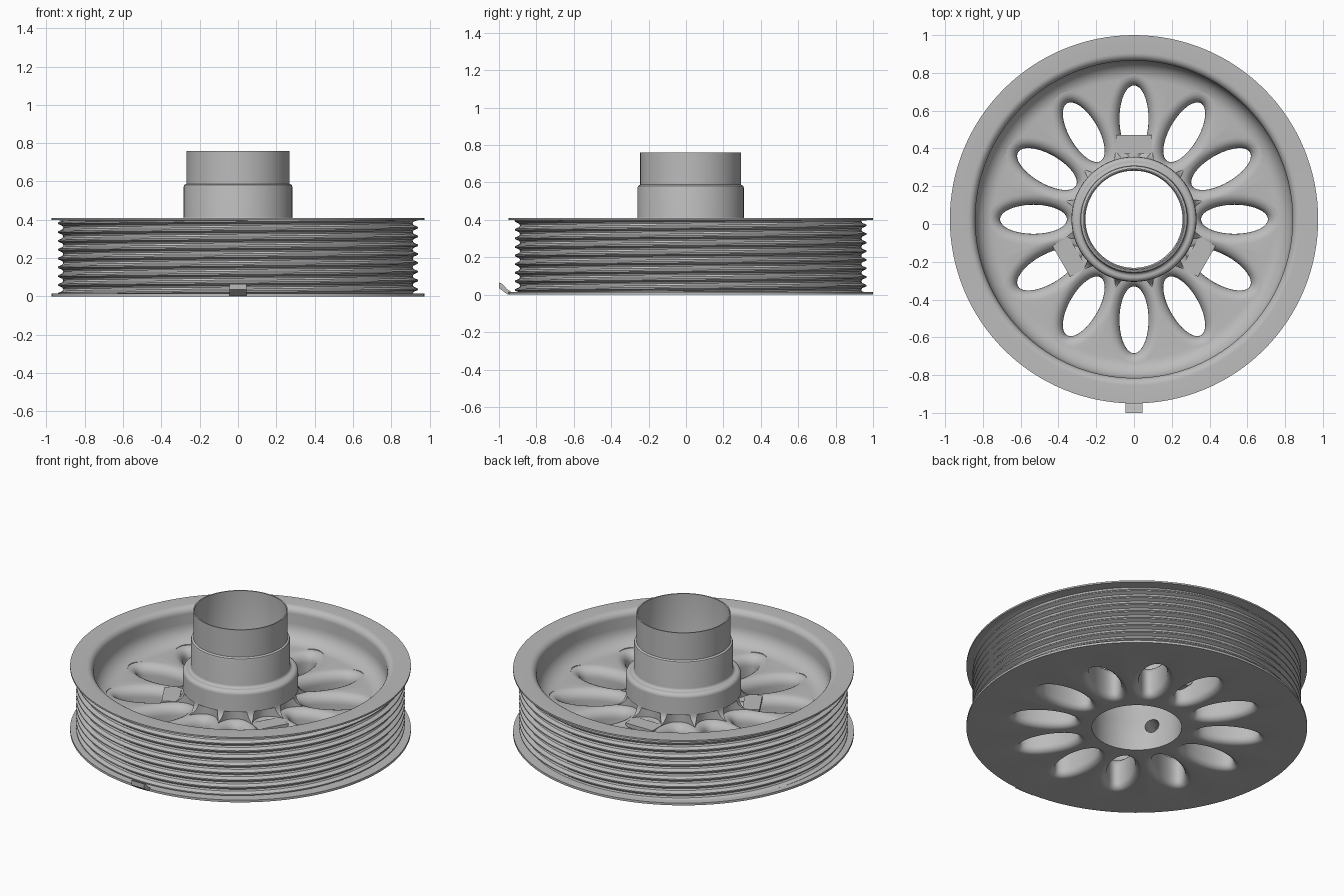
import bpy
import bmesh
from math import sin, cos, pi, tau, radians
from mathutils import Matrix, Vector

cube = bpy.data.objects.get("Cube")
if cube:
    bpy.data.objects.remove(cube, do_unlink=True)

AXIS_Y = 0.025
SEG = 128
TOP = 0.41
FLOOR = 0.21

metal = bpy.data.materials.new("grey metal")
metal.use_nodes = True
GREY = (0.5, 0.5, 0.5, 1)
metal.diffuse_color = GREY
metal.node_tree.nodes["Principled BSDF"].inputs["Base Color"].default_value = GREY


def make_object(name, bm, y=AXIS_Y):
    bmesh.ops.remove_doubles(bm, verts=bm.verts, dist=1e-5)
    bmesh.ops.recalc_face_normals(bm, faces=bm.faces)
    mesh = bpy.data.meshes.new(name)
    bm.to_mesh(mesh)
    bm.free()
    mesh.materials.append(metal)
    obj = bpy.data.objects.new(name, mesh)
    obj.location.y = y
    bpy.context.collection.objects.link(obj)
    return obj


def smooth(obj, angle=35):
    bpy.ops.object.select_all(action="DESELECT")
    obj.select_set(True)
    bpy.context.view_layer.objects.active = obj
    bpy.ops.object.shade_smooth_by_angle(angle=radians(angle))


def bridge(bm, ring_a, ring_b):
    n = len(ring_a)
    for i in range(n):
        j = (i + 1) % n
        bm.faces.new((ring_a[i], ring_a[j], ring_b[j], ring_b[i]))


def revolve(name, profile):
    """Closed (radius, height) profile turned about the vertical axis."""
    bm = bmesh.new()
    rings = [[bm.verts.new((r * cos(tau * i / SEG), r * sin(tau * i / SEG), z))
              for i in range(SEG)] for r, z in profile]
    for k, ring in enumerate(rings):
        bridge(bm, ring, rings[(k + 1) % len(rings)])
    return make_object(name, bm)


def arc(cr, cz, radius, start, end, steps=7):
    """Fillet points between two angles in degrees."""
    angles = [radians(start + (end - start) * i / steps) for i in range(steps + 1)]
    return [(cr + radius * cos(a), cz + radius * sin(a)) for a in angles]


def cut(target, cutter):
    mod = target.modifiers.new("cut", "BOOLEAN")
    mod.operation = "DIFFERENCE"
    mod.solver = "EXACT"
    mod.object = cutter
    cutter.hide_render = True
    bpy.context.view_layer.objects.active = target
    bpy.ops.object.modifier_apply(modifier=mod.name)
    bpy.data.objects.remove(cutter, do_unlink=True)


# Wheel: flanges, dish, collar and stepped hub in one turned profile
profile = [(0.257, 0), (0.975, 0), (0.975, 0.014), (0.905, 0.016),
           (0.905, 0.396), (0.975, 0.4), (0.975, TOP)]
profile += arc(0.88, TOP - 0.04, 0.04, 90, 180)
profile += arc(0.74, FLOOR + 0.1, 0.1, 0, -90)
profile += arc(0.40, FLOOR + 0.07, 0.07, 270, 180)
profile += arc(0.305, 0.375, 0.025, 0, 90)
profile += arc(0.3, 0.416, 0.016, 270, 180, 3)
profile += [(0.284, 0.572), (0.281, 0.582), (0.27, 0.588), (0.27, 0.76),
            (0.263, 0.76), (0.263, 0.2), (0.257, 0.19)]
wheel = revolve("wheel_body", profile)


def petal_cutter(angle):
    """Oval opening that flares out toward both faces of the web."""
    bm = bmesh.new()
    low, high, steps = 0.04, 0.06, 6
    levels = [(low, -0.02)]
    levels += [(low * (1 - sin(t)), low * (1 - cos(t)))
               for t in (pi / 2 * i / steps for i in range(steps + 1))]
    levels += [(high * (1 - cos(t)), FLOOR - high * (1 - sin(t)))
               for t in (pi / 2 * i / steps for i in range(steps + 1))]
    levels += [(high, FLOOR + 0.06)]
    rings = [[bm.verts.new((0.532 + (0.177 + d) * cos(tau * i / 48),
                            (0.077 + d) * sin(tau * i / 48), z))
              for i in range(48)] for d, z in levels]
    for a, b in zip(rings, rings[1:]):
        bridge(bm, a, b)
    bm.faces.new(rings[0])
    bm.faces.new(rings[-1])
    bm.transform(Matrix.Rotation(angle, 4, "Z"))
    return make_object("petal_cutter", bm)


def radial_cylinder(name, angle, radius, near, far, z):
    bm = bmesh.new()
    bmesh.ops.create_cone(bm, cap_ends=True, segments=32, radius1=radius,
                          radius2=radius, depth=far - near)
    bm.transform(Matrix.Rotation(angle, 4, "Z")
                 @ Matrix.Translation(((near + far) / 2, 0, z))
                 @ Matrix.Rotation(pi / 2, 4, "Y"))
    return make_object(name, bm)


for k in range(12):
    cut(wheel, petal_cutter(tau * k / 12))

# Three fixing bosses with radial screw holes and flat covers
for k in range(3):
    angle = pi / 2 + tau * k / 3
    cut(wheel, radial_cylinder("drill", angle, 0.042, 0.2, 0.42, 0.15))
    boss = radial_cylinder(f"screw_boss_{k + 1}", angle, 0.058, 0.3, 0.43, 0.15)
    cut(boss, radial_cylinder("drill", angle, 0.042, 0.2, 0.415, 0.15))
    smooth(boss)
    bm = bmesh.new()
    bmesh.ops.create_cube(bm, size=1)
    bm.transform(Matrix.Rotation(angle, 4, "Z")
                 @ Matrix.Translation((0.395, 0, 0.2))
                 @ Matrix.Diagonal(Vector((0.1, 0.19, 0.024, 1))))
    make_object(f"boss_cover_{k + 1}", bm)
smooth(wheel)

# Helical cable groove around the drum
PITCH, LOW, HIGH = 0.046, 0.014, 0.398
SHAPE = [(0.0, 0.912), (0.2, 0.917), (0.42, 0.94), (0.58, 0.94), (0.8, 0.917)]
TURNS = 10
bm = bmesh.new()
columns = []
for i in range(SEG + 1):
    a = tau * i / SEG
    column = []
    for turn in range(-1, TURNS):
        for offset, r in SHAPE:
            z = LOW + (turn + offset + i / SEG) * PITCH
            z = min(max(z, LOW), HIGH)
            column.append(bm.verts.new((r * cos(a), r * sin(a), z)))
    columns.append(column)
for left, right in zip(columns, columns[1:]):
    for k in range(len(left) - 1):
        quad = (left[k], right[k], right[k + 1], left[k + 1])
        if max(v.co.z for v in quad) - min(v.co.z for v in quad) > 1e-6:
            bm.faces.new(quad)
loose = [v for v in bm.verts if not v.link_faces]
bmesh.ops.delete(bm, geom=loose, context="VERTS")
smooth(make_object("grooved_drum", bm), 25)

# Bent cable catch on the front of the lower flange
bm = bmesh.new()
side = [(-0.935, 0), (-0.955, 0.002), (-1.0, 0.035), (-1.0, 0.065),
        (-0.985, 0.06), (-0.957, 0.03), (-0.935, 0.015)]
ends = [[bm.verts.new((x, y, z)) for y, z in side] for x in (-0.045, 0.045)]
bridge(bm, *ends)
for end in ends:
    bm.faces.new(end)
make_object("cable_catch", bm, 0)
